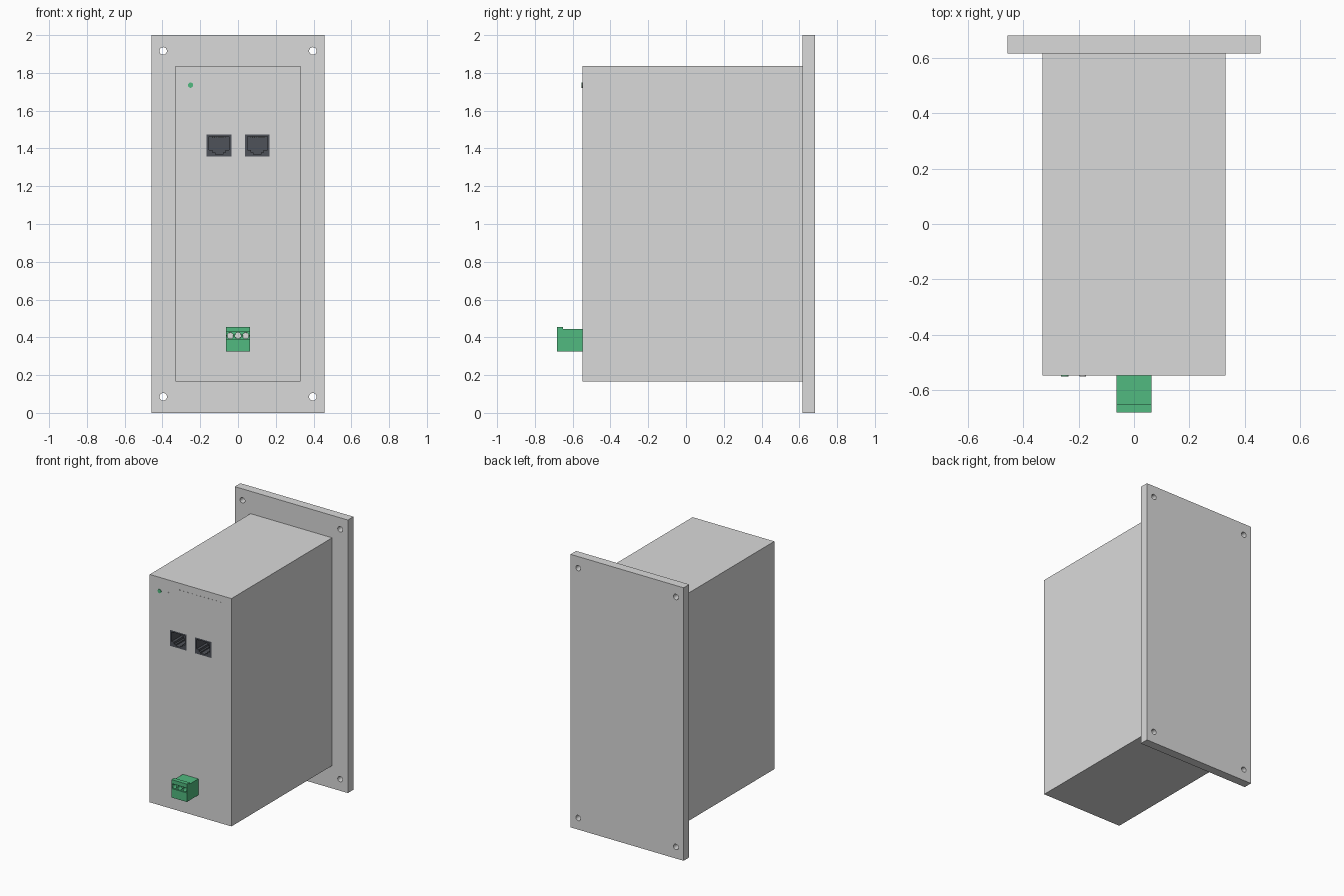
import bpy
import math

cube = bpy.data.objects.get("Cube")
if cube:
    bpy.data.objects.remove(cube, do_unlink=True)


def material(name, rgb):
    m = bpy.data.materials.new(name)
    m.use_nodes = True
    m.diffuse_color = (*rgb, 1)
    m.node_tree.nodes["Principled BSDF"].inputs["Base Color"].default_value = (*rgb, 1)
    return m


GREY = material("case grey", (0.7, 0.7, 0.7))
DARK = material("socket charcoal", (0.078, 0.084, 0.1))
GREEN = material("terminal green", (0.083, 0.49, 0.215))
STEEL = material("pale steel", (0.72, 0.74, 0.72))


def finish(name, verts, faces, mat):
    mesh = bpy.data.meshes.new(name)
    mesh.from_pydata(verts, [], faces)
    mesh.materials.append(mat)
    obj = bpy.data.objects.new(name, mesh)
    bpy.context.collection.objects.link(obj)
    return obj


def prism(name, profile, axis, a, b, mat):
    """Extrude a counter-clockwise profile along x (profile y,z) or y (profile x,z)."""
    n = len(profile)
    if axis == "x":
        verts = [(t, p, q) for t in (a, b) for p, q in profile]
    else:
        verts = [(p, t, q) for t in (b, a) for p, q in profile]
    faces = [list(range(n))[::-1], list(range(n, 2 * n))]
    faces += [(i, (i + 1) % n, n + (i + 1) % n, n + i) for i in range(n)]
    return finish(name, verts, faces, mat)


def box(name, x, y, z, mat):
    outline = [(x[0], z[0]), (x[1], z[0]), (x[1], z[1]), (x[0], z[1])]
    return prism(name, outline, "y", y[0], y[1], mat)


def disc(name, x, z, r, y, mat, sides=24):
    ring = [(x + r * math.cos(math.tau * i / sides), z + r * math.sin(math.tau * i / sides))
            for i in range(sides)]
    obj = prism(name, ring, "y", y[0], y[1], mat)
    for p in obj.data.polygons:
        p.use_smooth = len(p.vertices) == 4
    obj.data.set_sharp_from_angle(angle=math.radians(40))
    return obj


def cut(obj, cutters):
    for c in cutters:
        mod = obj.modifiers.new("cut " + c.name, "BOOLEAN")
        mod.operation = "DIFFERENCE"
        mod.solver = "EXACT"
        mod.object = c
        c.hide_render = True
    # Bake the cuts and remove the helpers
    bpy.context.view_layer.update()
    baked = bpy.data.meshes.new_from_object(
        obj.evaluated_get(bpy.context.evaluated_depsgraph_get()))
    obj.modifiers.clear()
    obj.data = baked
    for c in cutters:
        bpy.data.objects.remove(c, do_unlink=True)


FRONT = -0.549
SOCKETS = (-0.1, 0.102)

# Mounting plate with four screw holes
plate = box("mounting_plate", (-0.458, 0.458), (0.617, 0.682), (0, 2), GREY)
cut(plate, [disc("plate_hole", sx * 0.396, z, 0.02, (0.55, 0.75), GREY)
            for sx in (-1, 1) for z in (0.085, 1.916)])

# Main case with socket pockets and a row of pinpoint dents
case = box("case", (-0.331, 0.331), (FRONT, 0.617), (0.167, 1.836), GREY)
pockets = [box("socket_pocket", (x - 0.066, x + 0.066), (FRONT - 0.1, FRONT + 0.14),
               (1.357, 1.474), GREY) for x in SOCKETS]
dents = [box("dent", (x - 0.004, x + 0.004), (FRONT - 0.1, FRONT + 0.003),
             (1.785, 1.789), GREY) for x in [-0.085 + i * 0.033 for i in range(12)]]
cut(case, pockets + dents)

# Network sockets: stepped opening, contacts along the roof
for side, x in zip(("right", "left"), SOCKETS):
    socket = box(side + "_socket", (x - 0.066, x + 0.066), (FRONT, FRONT + 0.14),
                 (1.357, 1.474), DARK)
    half = [(0.02, 1.369), (0.02, 1.378), (0.034, 1.378), (0.034, 1.393),
            (0.053, 1.393), (0.053, 1.462)]
    opening = [(x + p, z) for p, z in half] + [(x - p, z) for p, z in reversed(half)]
    cut(socket, [prism("opening", opening, "y", FRONT - 0.1, FRONT + 0.11, DARK)])
    for i in range(8):
        cx = x + (i - 3.5) * 0.01
        wire = [(FRONT + 0.015, 1.458), (FRONT + 0.1, 1.454),
                (FRONT + 0.1, 1.458), (FRONT + 0.015, 1.462)]
        prism(f"{side}_contact_{i + 1}", wire, "x", cx - 0.002, cx + 0.002, STEEL)

# Status lights
disc("green_light", -0.251, 1.735, 0.014, (FRONT - 0.003, FRONT + 0.01), GREEN)
disc("grey_light", -0.185, 1.735, 0.012, (FRONT - 0.002, FRONT + 0.01), GREY)

# Plug-in terminal block with raised front lip
side_profile = [(-0.682, 0.325), (FRONT, 0.325), (FRONT, 0.444),
                (-0.651, 0.444), (-0.651, 0.456), (-0.682, 0.456)]
block = prism("terminal_block", side_profile, "x", -0.063, 0.063, GREEN)
SCREWS = (-0.041, 0, 0.041)
cut(block, [box("front_recess", (-0.06, 0.06), (-0.75, -0.674), (0.391, 0.427), GREEN)])
cut(block, [disc("screw_hole", x, 0.409, 0.0165, (-0.75, -0.6), GREEN) for x in SCREWS])
for i, x in enumerate(SCREWS):
    disc(f"terminal_screw_{i + 1}", x, 0.409, 0.016, (-0.63, -0.595), STEEL)
